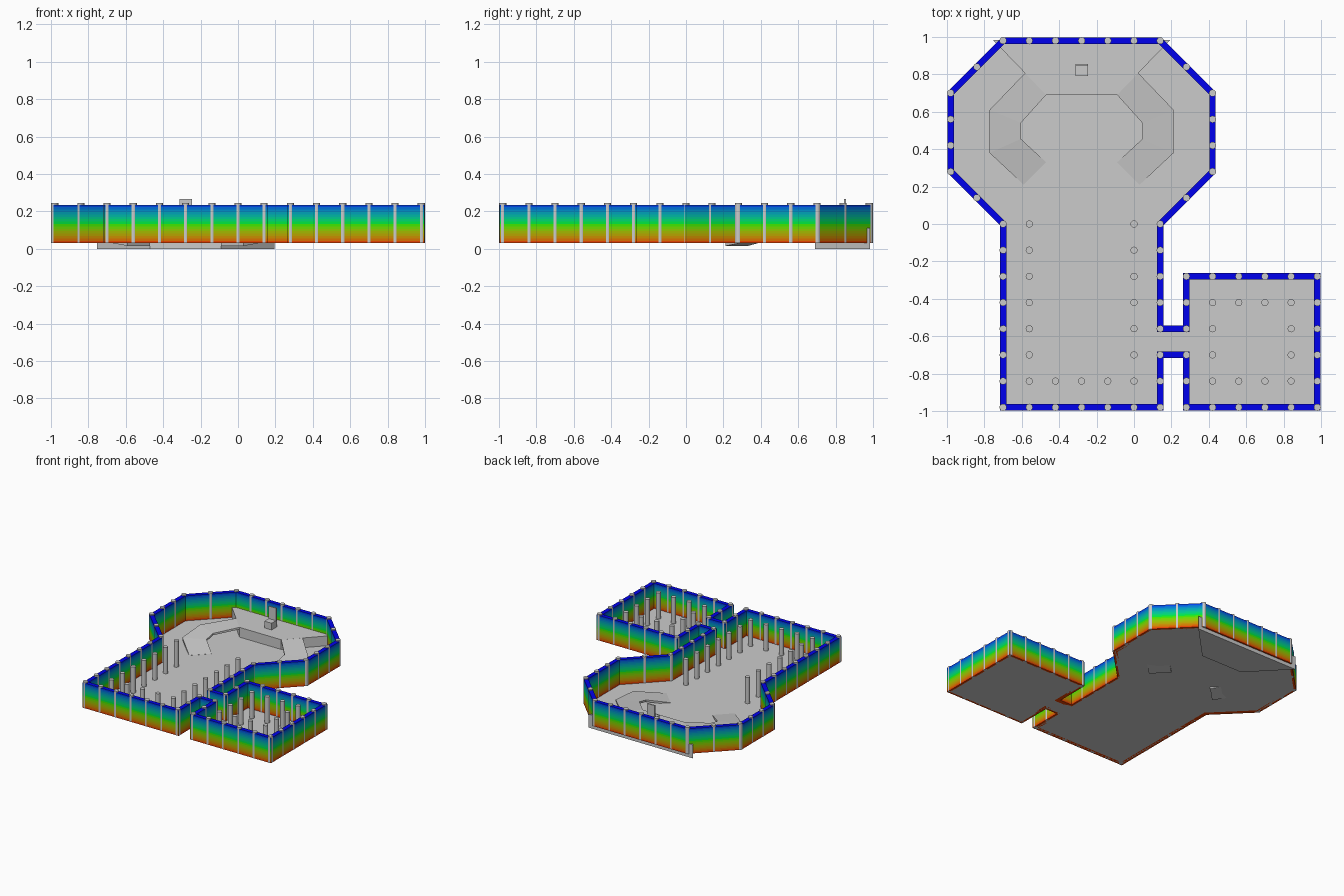
import bpy, bmesh
from mathutils import Vector

if "Cube" in bpy.data.objects:
    bpy.data.objects.remove(bpy.data.objects["Cube"])

U = 0.14                 # plan grid unit
FLOOR, WALL_TOP, COL_TOP = 0.03, 0.235, 0.245
HALF_T = 0.017           # half wall thickness
MID_X = -0.28            # symmetry line of the hall
# plan outline in grid units
OUTLINE = [Vector((x * U, y * U)) for x, y in [
    (-5, 7), (1, 7), (3, 5), (3, 2), (1, 0), (1, -4), (2, -4), (2, -2), (7, -2),
    (7, -7), (2, -7), (2, -5), (1, -5), (1, -7), (-5, -7), (-5, 0), (-7, 2), (-7, 5)]]


def finish(bm, name, recalc=True):
    if recalc:
        bmesh.ops.recalc_face_normals(bm, faces=bm.faces[:])
    me = bpy.data.meshes.new(name)
    bm.to_mesh(me)
    bm.free()
    ob = bpy.data.objects.new(name, me)
    bpy.context.collection.objects.link(ob)
    return ob


def prism(name, pts, z0, z1):
    bm = bmesh.new()
    f = bm.faces.new([bm.verts.new((x, y, z0)) for x, y in pts])
    top = bmesh.ops.extrude_face_region(bm, geom=[f])["geom"]
    bmesh.ops.translate(bm, vec=(0, 0, z1 - z0),
                        verts=[v for v in top if isinstance(v, bmesh.types.BMVert)])
    return finish(bm, name)


def box(name, x0, x1, y0, y1, z0, z1):
    return prism(name, [(x0, y0), (x1, y0), (x1, y1), (x0, y1)], z0, z1)


def columns(name, places):
    bm = bmesh.new()
    for x, y in places:
        new = bmesh.ops.create_cone(bm, cap_ends=True, segments=16, radius1=0.019,
                                    radius2=0.019, depth=COL_TOP - FLOOR)["verts"]
        bmesh.ops.translate(bm, verts=new, vec=(x, y, (COL_TOP + FLOOR) / 2))
    ob = finish(bm, name)
    bpy.ops.object.select_all(action='DESELECT')
    bpy.context.view_layer.objects.active = ob
    ob.select_set(True)
    bpy.ops.object.shade_smooth_by_angle()
    return ob


# floor sheet
bm = bmesh.new()
bm.faces.new([bm.verts.new((p.x, p.y, FLOOR)) for p in reversed(OUTLINE)])
finish(bm, "floor", recalc=False)

# wall: mitred offsets of the outline, stacked in colour bands
n = len(OUTLINE)


def mitre(i, d):
    a = (OUTLINE[i] - OUTLINE[i - 1]).normalized()
    b = (OUTLINE[(i + 1) % n] - OUTLINE[i]).normalized()
    na, nb = Vector((-a.y, a.x)), Vector((-b.y, b.x))
    m = (na + nb).normalized()
    return OUTLINE[i] + m * (d / m.dot(na))


BANDS = 16
bm = bmesh.new()
rings = []
for k in range(BANDS + 1):
    z = FLOOR + (WALL_TOP - FLOOR) * k / BANDS
    rings.append([[bm.verts.new((*mitre(i, d), z)) for i in range(n)]
                  for d in (HALF_T, -HALF_T)])
for i in range(n):
    j = (i + 1) % n
    for k in range(BANDS):
        for s in (0, 1):
            lo, hi = rings[k][s], rings[k + 1][s]
            bm.faces.new((lo[i], lo[j], hi[j], hi[i])).material_index = k
    for k, m in ((0, 0), (BANDS, BANDS)):
        o, q = rings[k]
        bm.faces.new((o[i], o[j], q[j], q[i])).material_index = m
wall = finish(bm, "wall")
RED, GREEN, BLUE = Vector((.85, 0, 0)), Vector((0, .85, 0)), Vector((0, 0, .85))
for k in range(BANDS + 1):
    t = min((k + 0.5) / BANDS, 1) * 2
    c = RED.lerp(GREEN, t) if t < 1 else GREEN.lerp(BLUE, t - 1)
    mat = bpy.data.materials.new(f"wall_band_{k}")
    mat.diffuse_color = (*c, 1)
    mat.use_nodes = True
    mat.node_tree.nodes["Principled BSDF"].inputs["Base Color"].default_value = mat.diffuse_color
    wall.data.materials.append(mat)

# columns set into the wall, one per grid step
places = []
for i, p in enumerate(OUTLINE):
    q = OUTLINE[(i + 1) % n]
    steps = round(max(abs(q.x - p.x), abs(q.y - p.y)) / U)
    places += [p.lerp(q, s / steps) for s in range(steps)]
columns("wall_columns", places)

# free-standing columns in the hall and the side room
hall = [(x, y) for x in (-4, 0) for y in range(-6, 1)] + [(x, -6) for x in (-3, -2, -1)]
room = [(x, y) for x in range(3, 7) for y in range(-6, -2) if x in (3, 6) or y in (-6, -3)]
columns("hall_columns", [(x * U, y * U) for x, y in hall])
columns("room_columns", [(x * U, y * U) for x, y in room])

# raised platform with a seat
DAIS = 0.11
prism("platform", [(MID_X - .475, .985), (MID_X - .19, .69),
                   (MID_X + .19, .69), (MID_X + .475, .985)], 0, DAIS)
box("seat", MID_X - .033, MID_X + .033, .79, .846, DAIS, .165)
box("seat_back", MID_X - .033, MID_X + .033, .846, .856, DAIS, .267)

# curved ramps: cross-sections as (outer, inner, top height), mirrored
SECTIONS = [((.30, .81), (.19, .69), DAIS), ((.492, .61), (.325, .54), .082),
            ((.492, .38), (.325, .455), .065), ((.31, .21), (.19, .33), .031)]
for name, side in (("left_ramp", -1), ("right_ramp", 1)):
    bm = bmesh.new()
    secs = []
    for o, i, z in SECTIONS:
        secs.append([bm.verts.new((MID_X + side * p[0], p[1], h))
                     for p, h in ((o, z), (i, z), (i, z - .016), (o, z - .016))])
    for a, b in zip(secs, secs[1:]):
        for k in range(4):
            bm.faces.new((a[k], a[(k + 1) % 4], b[(k + 1) % 4], b[k]))
    bm.faces.new(secs[0])
    bm.faces.new(secs[-1])
    finish(bm, name)
